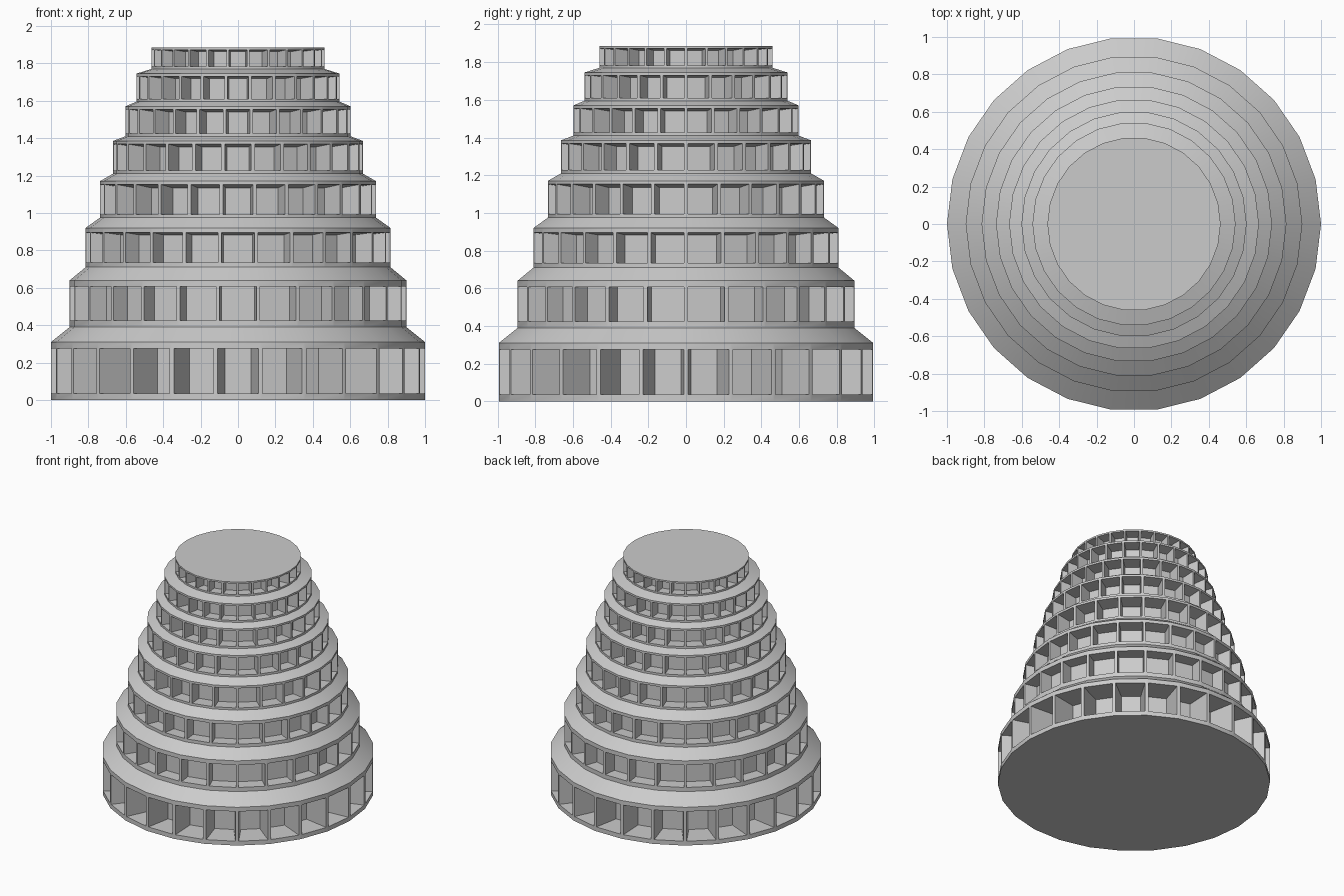
import bpy, bmesh, math
from mathutils import Vector

if "Cube" in bpy.data.objects:
    bpy.data.objects.remove(bpy.data.objects["Cube"])

N = 26                       # sides of the tower
STEP = 2 * math.pi / N

# tier: radius, bottom z, top z, frame side margin, frame z margin, recess depth, back scale, back drop
TIERS = [
    (1.000, 0.000, 0.310, 0.012, 0.035, 0.20, 0.65, 0.000),
    (0.900, 0.390, 0.640, 0.010, 0.034, 0.10, 0.89, 0.000),
    (0.815, 0.710, 0.920, 0.010, 0.025, 0.10, 0.88, 0.012),
    (0.738, 0.975, 1.170, 0.010, 0.018, 0.11, 0.84, 0.018),
    (0.668, 1.210, 1.385, 0.010, 0.017, 0.10, 0.84, 0.015),
    (0.602, 1.410, 1.570, 0.009, 0.016, 0.10, 0.82, 0.014),
    (0.543, 1.595, 1.745, 0.008, 0.015, 0.09, 0.82, 0.012),
    (0.463, 1.770, 1.885, 0.007, 0.013, 0.08, 0.81, 0.010),
]


def ring_point(k, r, z):
    return Vector((r * math.cos(k * STEP), r * math.sin(k * STEP), z))


def build_tower():
    bm = bmesh.new()

    def quad(*pts):
        bm.faces.new([bm.verts.new(p) for p in pts])

    def strip(a, b):
        # walls joining two four-point loops
        for i in range(4):
            j = (i + 1) % 4
            quad(a[i], a[j], b[j], b[i])

    for t, (r, z0, z1, ms, mz, depth, scale, drop) in enumerate(TIERS):
        for k in range(N):
            mid = (k + 0.5) * STEP
            n = Vector((math.cos(mid), math.sin(mid), 0))
            side = Vector((-n.y, n.x, 0))
            ap = r * math.cos(STEP / 2)
            half = r * math.sin(STEP / 2)

            def loop(a, w, lo, hi):
                return [n * a + side * s * w + Vector((0, 0, z))
                        for s, z in ((-1, lo), (1, lo), (1, hi), (-1, hi))]

            # frame, recess walls and recess back
            outer = loop(ap, half, z0, z1)
            rim = loop(ap, half - ms, z0 + mz, z1 - mz)
            back = loop(ap - depth, (half - ms) * scale,
                        z0 + mz - drop * 0.3, z1 - mz - drop)
            strip(outer, rim)
            strip(rim, back)
            quad(*back)
            # sloped ledge up to the next tier
            if t + 1 < len(TIERS):
                r2, z2 = TIERS[t + 1][:2]
                quad(ring_point(k, r, z1), ring_point(k + 1, r, z1),
                     ring_point(k + 1, r2, z2), ring_point(k, r2, z2))

    # base and roof discs
    quad(*[ring_point(-k, TIERS[0][0], 0) for k in range(N)])
    quad(*[ring_point(k, TIERS[-1][0], TIERS[-1][2]) for k in range(N)])
    bmesh.ops.remove_doubles(bm, verts=bm.verts[:], dist=0.0005)
    bmesh.ops.recalc_face_normals(bm, faces=bm.faces[:])

    mesh = bpy.data.meshes.new("tiered_tower")
    bm.to_mesh(mesh)
    bm.free()
    obj = bpy.data.objects.new("tiered_tower", mesh)
    bpy.context.collection.objects.link(obj)
    return obj


tower = build_tower()
bpy.context.view_layer.objects.active = tower
tower.select_set(True)
bpy.ops.object.shade_smooth_by_angle(angle=math.radians(25))
